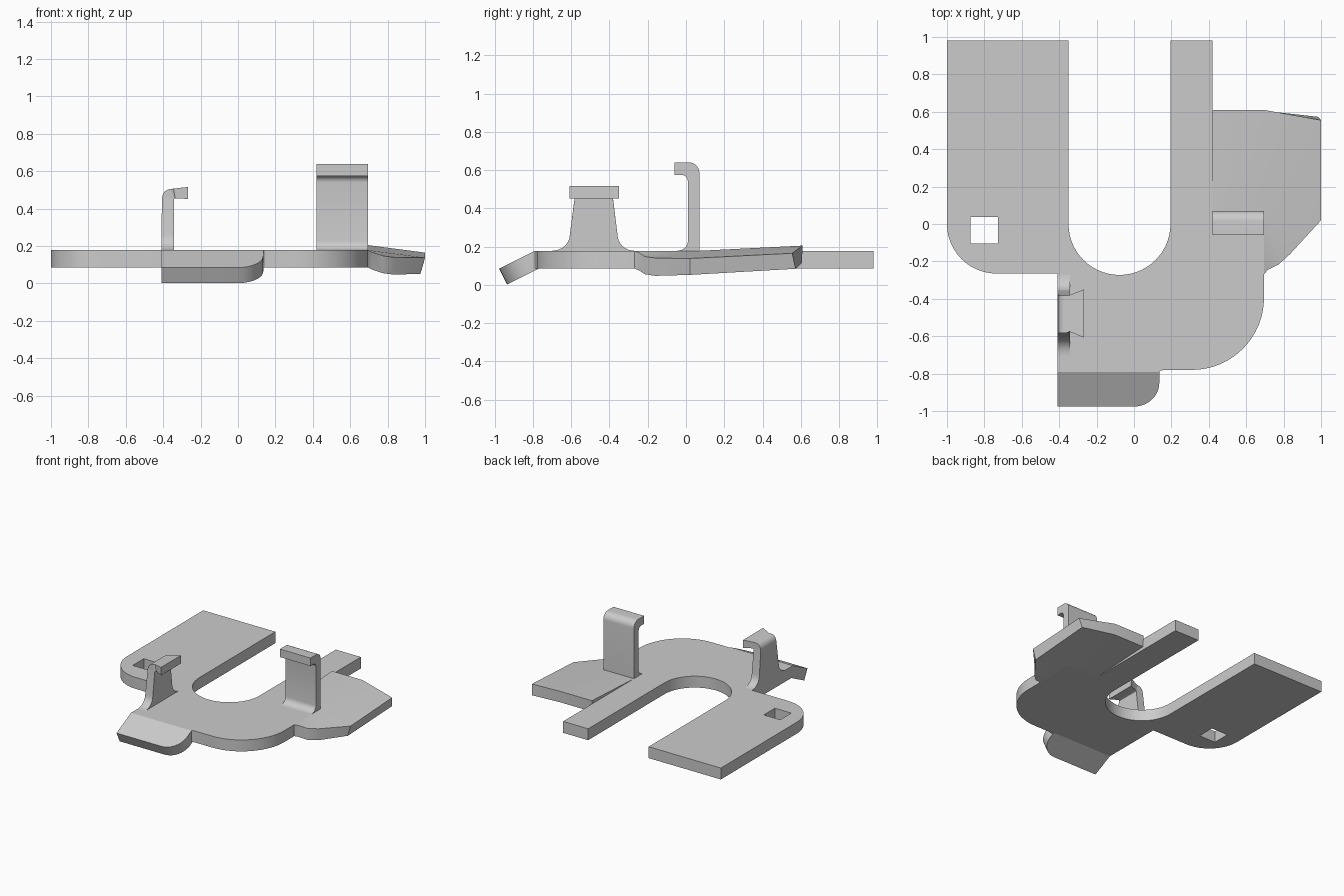
import bpy, bmesh
from math import sin, cos, tan, radians, pi

if "Cube" in bpy.data.objects:
    bpy.data.objects.remove(bpy.data.objects["Cube"])

TOP, THICK = 0.178, 0.093


def arc(cx, cy, rx, ry, a0, a1, n=12):
    angles = [radians(a0 + (a1 - a0) * i / n) for i in range(n + 1)]
    return [(cx + rx * cos(a), cy + ry * sin(a)) for a in angles]


def build(name, verts, faces):
    bm = bmesh.new()
    vs = [bm.verts.new(v) for v in verts]
    for f in faces:
        bm.faces.new([vs[i] for i in f])
    bmesh.ops.recalc_face_normals(bm, faces=bm.faces)
    mesh = bpy.data.meshes.new(name)
    bm.to_mesh(mesh)
    bm.free()
    ob = bpy.data.objects.new(name, mesh)
    bpy.context.collection.objects.link(ob)
    return smooth(ob)


def smooth(ob):
    bpy.ops.object.select_all(action='DESELECT')
    ob.select_set(True)
    bpy.context.view_layer.objects.active = ob
    bpy.ops.object.shade_smooth_by_angle(angle=radians(25))
    return ob


def walls(n):
    return [(i, (i + 1) % n, n + (i + 1) % n, n + i) for i in range(n)]


def prism(name, a, b):
    """Solid between two matching outlines."""
    n = len(a)
    return build(name, a + b, [tuple(range(n)), tuple(range(n, 2 * n))] + walls(n))


def loft(name, rings):
    """Closed skin through four-point rings."""
    verts = [p for r in rings for p in r]
    faces = [(0, 1, 2, 3), tuple(range(len(verts) - 4, len(verts)))]
    for r in range(len(rings) - 1):
        for i in range(4):
            j = (i + 1) % 4
            faces.append((4 * r + i, 4 * r + j, 4 * r + 4 + j, 4 * r + 4 + i))
    return build(name, verts, faces)


# Main plate with U slot and square hole
outline = ([(-1, 0.98)] + arc(-0.735, 0, 0.265, 0.265, 180, 270)
           + [(-0.41, -0.265), (-0.41, -0.79), (0.135, -0.79), (0.145, -0.783), (0.165, -0.78)]
           + arc(0.31, -0.395, 0.385, 0.385, 270, 360, 16)
           + [(0.695, -0.27), (0.695, 0.07), (0.42, 0.07), (0.42, 0.98), (0.195, 0.98)]
           + arc(-0.0775, 0, 0.2725, 0.2725, 0, -180, 28) + [(-0.35, 0.98)])
plate = prism("main_plate", [(x, y, TOP) for x, y in outline],
              [(x, y, TOP - THICK) for x, y in outline])
square = [(-0.875, -0.105), (-0.727, -0.105), (-0.727, 0.038), (-0.875, 0.038)]
cutter = prism("hole_cutter", [(x, y, 0.3) for x, y in square],
               [(x, y, 0.0) for x, y in square])
cut = plate.modifiers.new("square_hole", 'BOOLEAN')
cut.object = cutter
cut.operation = 'DIFFERENCE'
cut.solver = 'EXACT'
bpy.context.view_layer.objects.active = plate
bpy.ops.object.modifier_apply(modifier=cut.name)
bpy.data.objects.remove(cutter)
smooth(plate)

# Front flange, bent downwards
ang, length, r = radians(26.5), 0.209, 0.14
flat = ([(-0.41, 0), (-0.41, length)]
        + arc(0.135 - r, length - r, r, r, 90, 0, 10) + [(0.135, 0)])
up, low = [], []
for x, d in flat:
    y, z = -0.79 - d * cos(ang), TOP - d * sin(ang)
    up.append((x, y, z))
    if d == 0:
        low.append((x, y + THICK * tan(ang / 2), z - THICK))
    else:
        low.append((x, y + THICK * sin(ang), z - THICK * cos(ang)))
prism("front_flange", up, low)

# Side wing: raised rear flap and lowered outer edge
wing_top = [(0.42, 0.07, TOP), (0.695, 0.07, TOP), (0.695, -0.27, TOP),
            (0.715, -0.245, 0.168), (0.775, -0.215, 0.148), (0.835, -0.16, 0.14),
            (1, 0.02, 0.138), (1, 0.555, 0.165), (0.695, 0.61, 0.205), (0.42, 0.61, 0.205)]
shift = {6: (-0.025, 0, -0.086), 7: (-0.015, 0.018, -0.081),
         8: (0, -0.005, -0.092), 9: (0, -0.005, -0.092)}
wing_low = []
for i, p in enumerate(wing_top):
    s = shift.get(i, (0, 0, -THICK))
    wing_low.append(tuple(a + b for a, b in zip(p, s)))
skin = [(0, 1, 8, 9), (1, 6, 7, 8), (1, 2, 3), (1, 3, 4), (1, 4, 5), (1, 5, 6)]
build("side_wing", wing_top + wing_low,
      skin + [tuple(i + 10 for i in f) for f in skin] + walls(10))

# Wide upright hook, profile in y and z
hook = ([(0.07, 0.17)] + arc(0.015, 0.585, 0.055, 0.055, 0, 90, 8)
        + [(-0.06, 0.64), (-0.06, 0.575)]
        + arc(-0.025, 0.54, 0.035, 0.035, 90, 0, 6)
        + arc(-0.045, 0.228, 0.055, 0.05, 0, -90, 6) + [(-0.045, 0.17)])
prism("wide_hook", [(0.42, y, z) for y, z in hook], [(0.695, y, z) for y, z in hook])

# Narrow upright hook with flared foot and flared tip
def ring(outer, inner, y0, y1):
    (xo, zo), (xi, zi) = outer, inner
    return [(xo, y0, zo), (xo, y1, zo), (xi, y1, zi), (xi, y0, zi)]


rings = [ring((-0.41, 0.17), (-0.342, 0.17), -0.7, -0.27)]
for i in range(9):
    a = i / 8 * pi / 2
    z = TOP + 0.085 * (1 - cos(a))
    rings.append(ring((-0.41, z), (-0.342, z), -0.7 + 0.093 * sin(a), -0.27 - 0.088 * sin(a)))
for p in arc(-0.36, 0.455, 0.046, 0.05, 180, 90, 6):
    rings.append(ring(p, (-0.342, 0.452), -0.582, -0.382))
rings.append(ring((-0.345, 0.507), (-0.335, 0.455), -0.575, -0.38))
rings.append(ring((-0.268, 0.516), (-0.266, 0.452), -0.608, -0.35))
loft("narrow_hook", rings)
